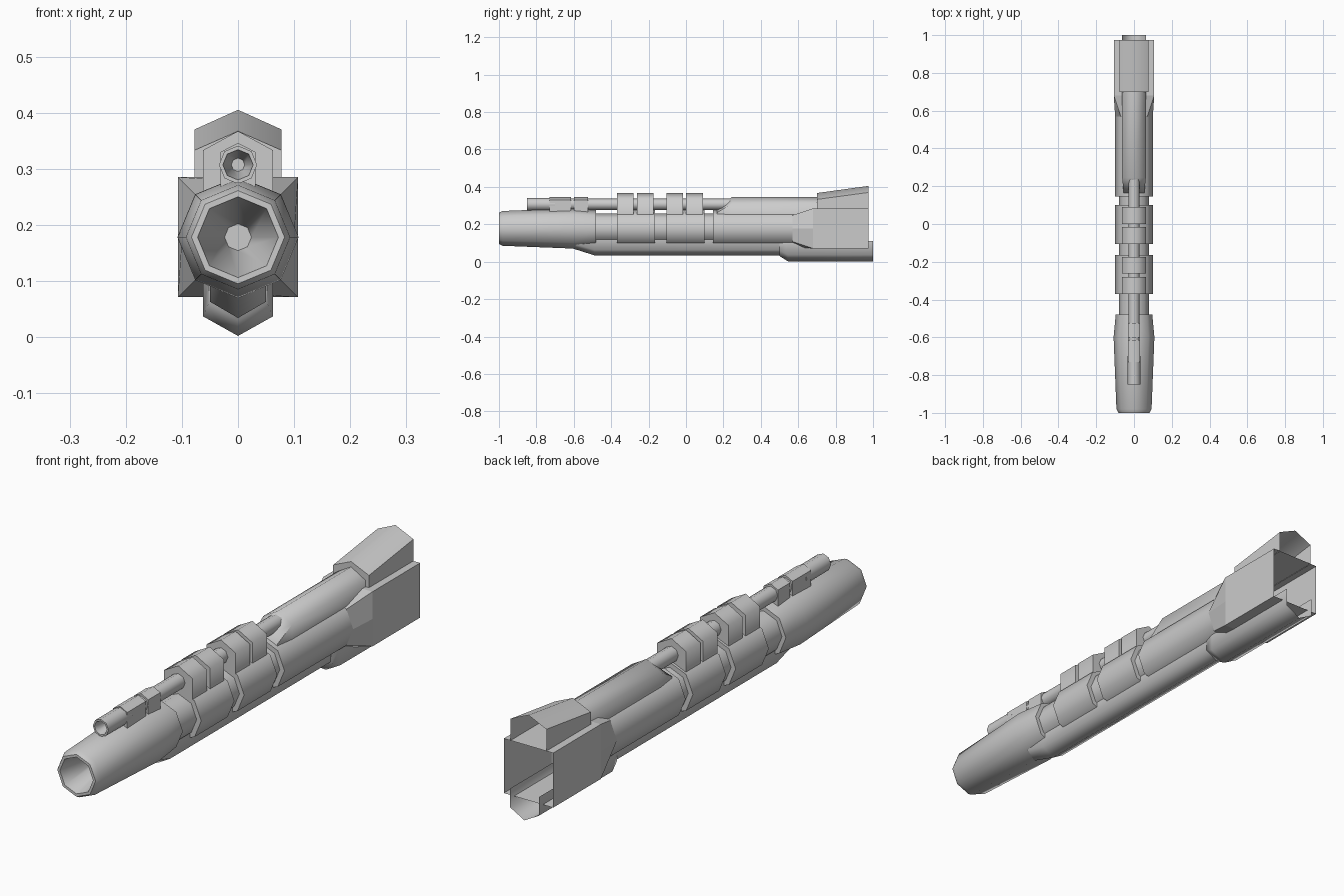
import bpy, bmesh, math

if "Cube" in bpy.data.objects:
    bpy.data.objects.remove(bpy.data.objects["Cube"])

AXIS_Z = 0.178       # main barrel axis height
SMALL_Z = 0.307      # upper barrel axis height


def loft(name, sections, closed=True, cap_front=True, cap_back=True, smooth=True):
    """Skin a list of (y, [(x, z), ...]) cross-sections."""
    bm = bmesh.new()
    rings = [[bm.verts.new((x, y, z)) for x, z in pts] for y, pts in sections]
    n = len(rings[0])
    for a, b in zip(rings, rings[1:]):
        for i in range(n if closed else n - 1):
            j = (i + 1) % n
            bm.faces.new((a[i], a[j], b[j], b[i]))
    if cap_front:
        bm.faces.new(rings[0])
    if cap_back:
        bm.faces.new(rings[-1])
    bmesh.ops.recalc_face_normals(bm, faces=bm.faces)
    mesh = bpy.data.meshes.new(name)
    bm.to_mesh(mesh)
    bm.free()
    ob = bpy.data.objects.new(name, mesh)
    bpy.context.collection.objects.link(ob)
    if smooth:
        bpy.ops.object.select_all(action='DESELECT')
        ob.select_set(True)
        bpy.context.view_layer.objects.active = ob
        bpy.ops.object.shade_smooth_by_angle(angle=math.radians(62))
    return ob


def octagon(r, z=AXIS_Z):
    return [(r * math.cos(i * math.pi / 4), z + r * math.sin(i * math.pi / 4)) for i in range(8)]


def arch(w, base, shoulder, apex):
    """Half-hexagon profile with a pointed ridge (or keel when apex < base)."""
    return [(-w, base), (-w, shoulder), (0, apex), (w, shoulder), (w, base)]


def tube(name, stations, z=AXIS_Z, **kw):
    return loft(name, [(y, octagon(r, z)) for y, r in stations], **kw)


# Main barrel: hollow muzzle, core tube, clamp rings
tube("muzzle", [(-0.8, 0.024), (-1.0, 0.072), (-1.0, 0.083), (-0.98, 0.093),
                (-0.6, 0.108), (-0.48, 0.097), (-0.48, 0.07)])
tube("core_tube", [(-0.5, 0.08), (0.16, 0.08)])
for i, (y0, y1) in enumerate([(-0.37, -0.165), (-0.105, 0.1)]):
    tube(f"barrel_ring_{i}", [(y0, 0.1), (y1, 0.1)])

# Rear body and the square exhaust box it blends into
tube("rear_body", [(0.145, 0.1), (0.6, 0.1)], cap_back=False)
W, LO, HI = 0.107, 0.071, 0.285
square = [(W, AXIS_Z), (W, HI), (0, HI), (-W, HI), (-W, AXIS_Z), (-W, LO), (0, LO), (W, LO)]
loft("rear_box", [(0.57, octagon(0.1)), (0.68, square), (0.975, square)],
     cap_front=False, cap_back=False, smooth=False)

# Lower tube with keel, widening into an open rear channel
loft("lower_tube", [(-0.61, arch(0.05, 0.13, 0.1, 0.072)),
                    (-0.49, arch(0.05, 0.13, 0.063, 0.034)),
                    (0.52, arch(0.05, 0.13, 0.063, 0.034))], cap_back=False)
loft("lower_channel", [(0.5, arch(0.052, 0.11, 0.06, 0.03)),
                       (0.545, arch(0.0625, 0.11, 0.037, 0.002)),
                       (1.0, arch(0.0625, 0.11, 0.037, 0.002))],
     closed=False, cap_back=False)

# Upper small barrel with hollow tip
tube("upper_barrel", [(-0.76, 0.012), (-0.85, 0.027), (-0.85, 0.034), (-0.7, 0.034),
                      (-0.7, 0.03), (0.26, 0.03)], z=SMALL_Z)

# Small brackets and large clamps holding the upper barrel
for i, (y0, y1) in enumerate([(-0.73, -0.615), (-0.6, -0.525)]):
    p = arch(0.031, 0.25, 0.33, 0.346)
    loft(f"barrel_bracket_{i}", [(y0, p), (y1, p)])
for i, (y0, y1) in enumerate([(-0.37, -0.28), (-0.262, -0.175), (-0.105, -0.015), (0.0, 0.09)]):
    p = arch(0.0625, 0.24, 0.333, 0.367)
    loft(f"upper_clamp_{i}", [(y0, p), (y1, p)])

# Upper housing with sloped nose, and the flared rear hood
loft("upper_housing", [(0.165, arch(0.055, 0.24, 0.262, 0.276)),
                       (0.245, arch(0.0625, 0.24, 0.31, 0.346)),
                       (0.72, arch(0.0625, 0.24, 0.31, 0.346))])
loft("rear_hood", [(0.7, arch(0.0775, 0.283, 0.333, 0.367)),
                   (0.975, arch(0.0775, 0.283, 0.37, 0.405))],
     closed=False, cap_back=False)
